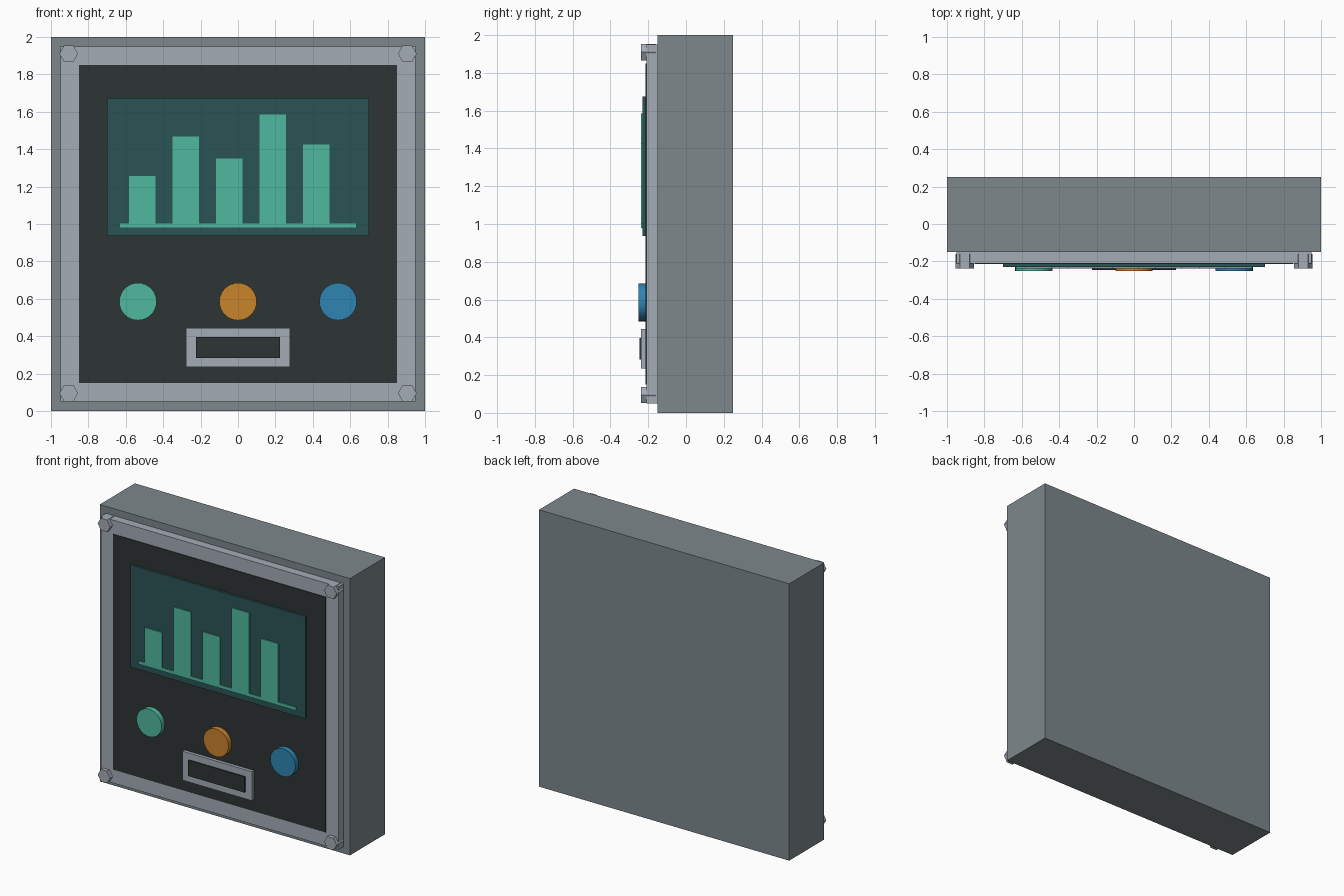
import bpy
from math import pi, radians

cube = bpy.data.objects.get("Cube")
if cube:
    bpy.data.objects.remove(cube, do_unlink=True)


def material(name, rgb):
    # 8-bit sRGB to linear
    lin = [((c / 255 + 0.055) / 1.055) ** 2.4 for c in rgb]
    m = bpy.data.materials.new(name)
    m.use_nodes = True
    m.diffuse_color = (*lin, 1)
    m.node_tree.nodes["Principled BSDF"].inputs["Base Color"].default_value = (*lin, 1)
    return m


steel = material("casing grey", (125, 135, 140))
light = material("frame light grey", (164, 172, 182))
dark = material("panel charcoal", (45, 52, 53))
teal = material("screen dark teal", (43, 84, 85))
mint = material("mint green", (78, 185, 159))
orange = material("orange", (202, 131, 43))
blue = material("blue", (46, 132, 177))


def box(name, x, y, z, mat):
    """Box spanning the given (low, high) ranges."""
    spans = (x, y, z)
    bpy.ops.mesh.primitive_cube_add(size=1, location=[(a + b) / 2 for a, b in spans])
    ob = bpy.context.object
    ob.name = name
    ob.scale = [b - a for a, b in spans]
    bpy.ops.object.transform_apply(location=False, rotation=False, scale=True)
    ob.data.materials.append(mat)
    return ob


def disc(name, x, z, radius, front, back, sides, mat):
    """Cylinder whose axis runs front to back."""
    bpy.ops.mesh.primitive_cylinder_add(
        vertices=sides, radius=radius, depth=back - front,
        location=(x, (front + back) / 2, z), rotation=(pi / 2, 0, 0))
    ob = bpy.context.object
    ob.name = name
    ob.data.materials.append(mat)
    return ob


# Casing, frame and recess panel
box("casing", (-1, 1), (-0.15, 0.25), (0, 2), steel)
box("frame", (-0.95, 0.95), (-0.21, -0.15), (0.05, 1.95), light)
box("panel", (-0.85, 0.85), (-0.215, -0.2), (0.15, 1.85), dark)

# Hexagonal corner bolts, points to the sides
for side, x in (("right", -0.905), ("left", 0.905)):
    for level, z in (("lower", 0.095), ("upper", 1.91)):
        bolt = disc(f"{level}_{side}_bolt", x, z, 0.05, -0.238, -0.16, 6, light)
        bolt.rotation_euler = (pi / 2, pi / 6, 0)

# Screen with bar chart
box("screen", (-0.7, 0.7), (-0.23, -0.21), (0.937, 1.675), teal)
box("chart_baseline", (-0.63, 0.63), (-0.238, -0.229), (0.98, 1.003), mint)
for i, top in enumerate((1.257, 1.467, 1.35, 1.585, 1.425)):
    x = -0.512 + 0.2325 * i
    box(f"chart_bar_{i + 1}", (x - 0.07, x + 0.07), (-0.238, -0.229), (1.0, top), mint)

# Round buttons
for name, x, mat in (("right_button", -0.535, mint), ("middle_button", 0, orange),
                     ("left_button", 0.535, blue)):
    disc(name, x, 0.585, 0.1, -0.252, -0.21, 32, mat)
    bpy.ops.object.shade_smooth_by_angle(angle=radians(30))

# Slot plate
box("slot_plate", (-0.277, 0.277), (-0.238, -0.21), (0.235, 0.445), light)
box("slot_opening", (-0.225, 0.225), (-0.247, -0.237), (0.283, 0.397), dark)
